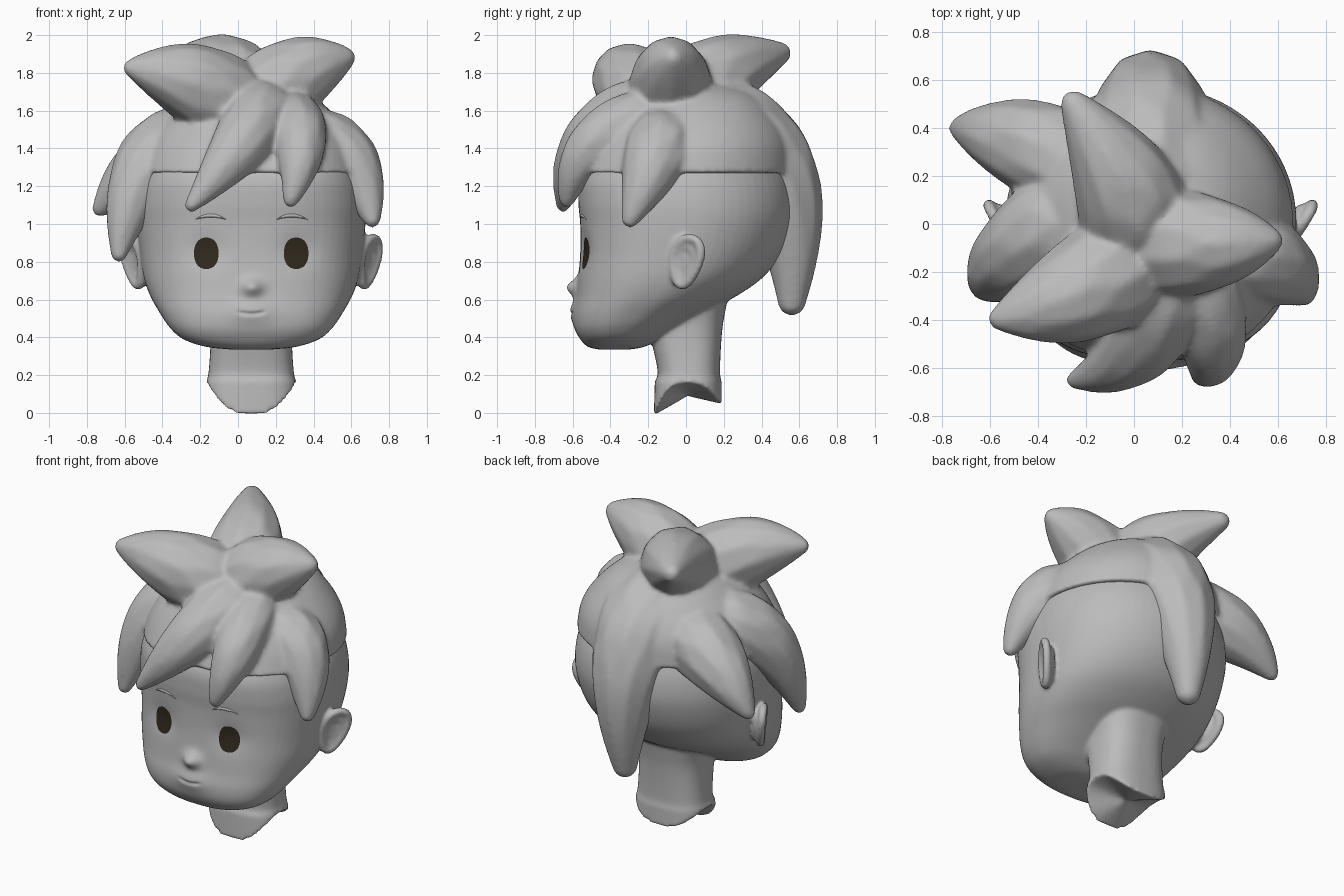
import bpy, bmesh, math
from mathutils import Vector, Matrix

cube = bpy.data.objects.get("Cube")
if cube:
    bpy.data.objects.remove(cube, do_unlink=True)

MID = 0.07  # the head's plane of symmetry


def material(name, color):
    m = bpy.data.materials.new(name)
    m.use_nodes = True
    m.diffuse_color = color
    m.node_tree.nodes["Principled BSDF"].inputs["Base Color"].default_value = color
    return m


clay = material("grey clay", (0.5, 0.5, 0.5, 1))
dark = material("dark brown", (0.03, 0.022, 0.013, 1))


def smooth_path(points, steps=5):
    """Points on a smooth curve through four-value points."""
    p = [Vector(q) for q in points]
    p = [2 * p[0] - p[1]] + p + [2 * p[-1] - p[-2]]
    path = []
    for a, b, c, d in zip(p, p[1:], p[2:], p[3:]):
        for k in range(steps):
            t = k / steps
            path.append(b + 0.5 * t * ((c - a) + t * (2 * a - 5 * b + 4 * c - d)
                                       + t * t * (3 * b - a - 3 * c + d)))
    return path + [p[-2]]


def loft(bm, sections, front_power, back_power, rim=False, count=64):
    """Skin stacked rings given as (z, half width, front y, back y)."""
    rings = []
    for i, (z, w, front, back) in enumerate(smooth_path(sections)):
        ring = []
        for k in range(count):
            t = math.tau * k / count
            c, s = math.cos(t), math.sin(t)
            e = 2 / (front_power if s < 0 else back_power)
            x = MID + w * math.copysign(abs(c) ** e, c)
            y = (front + back) / 2 + (back - front) / 2 * math.copysign(abs(s) ** e, s)
            dip = s * s * (0.142 - 0.03 * s) if rim and i == 0 else 0
            ring.append(bm.verts.new((x, y, z - dip)))
        rings.append(ring)
    for a, b in zip(rings, rings[1:]):
        for k in range(count):
            n = (k + 1) % count
            bm.faces.new((a[k], a[n], b[n], b[k]))
    # close both ends with fans
    for ring in (rings[0], rings[-1]):
        hub = bm.verts.new(sum((v.co for v in ring), Vector()) / count)
        for k in range(count):
            bm.faces.new((ring[k], ring[(k + 1) % count], hub))


def ball(bm, center, radius):
    bmesh.ops.create_icosphere(bm, subdivisions=2, radius=radius,
                               matrix=Matrix.Translation(center))


def lock(bm, root, bend, tip, thick, thin, steps=40):
    """Curved horn of hair, tapering from root to rounded tip."""
    root, bend, tip = Vector(root), Vector(bend), Vector(tip)
    for k in range(steps + 1):
        t = k / steps
        center = root.lerp(bend, t).lerp(bend.lerp(tip, t), t)
        ball(bm, center, thin + (thick - thin) * (1 - t * t))


def fused(name, bm, voxel, smoothing):
    """Melt overlapping parts into one smooth skin."""
    bmesh.ops.recalc_face_normals(bm, faces=bm.faces)
    mesh = bpy.data.meshes.new(name)
    bm.to_mesh(mesh)
    bm.free()
    obj = bpy.data.objects.new(name, mesh)
    bpy.context.collection.objects.link(obj)
    fuse = obj.modifiers.new("Fuse", 'REMESH')
    fuse.mode = 'VOXEL'
    fuse.voxel_size = voxel
    soften = obj.modifiers.new("Soften", 'SMOOTH')
    soften.factor = 0.5
    soften.iterations = smoothing
    bpy.ops.object.select_all(action='DESELECT')
    obj.select_set(True)
    bpy.context.view_layer.objects.active = obj
    bpy.ops.object.convert(target='MESH')
    obj.data.materials.clear()
    obj.data.materials.append(clay)
    obj.data.shade_smooth()
    return obj


# Head and neck
bm = bmesh.new()
loft(bm, [(0.335, 0.1, -0.46, -0.3), (0.35, 0.24, -0.52, -0.22), (0.39, 0.36, -0.56, -0.14),
          (0.45, 0.43, -0.59, -0.04), (0.53, 0.485, -0.595, 0.1), (0.62, 0.535, -0.58, 0.27),
          (0.72, 0.57, -0.57, 0.41), (0.85, 0.59, -0.56, 0.51), (1, 0.605, -0.56, 0.565),
          (1.12, 0.605, -0.57, 0.575), (1.25, 0.58, -0.56, 0.55), (1.4, 0.51, -0.47, 0.47),
          (1.6, 0.3, -0.25, 0.26)], 2.6, 2.05)
loft(bm, [(0.16, 0.24, -0.17, 0.19), (0.22, 0.225, -0.15, 0.18), (0.42, 0.215, -0.19, 0.19),
          (0.55, 0.23, -0.2, 0.21), (0.75, 0.28, -0.2, 0.25)], 2.8, 2.6, rim=True)

# Ears: a rolled rim around a sunken bowl
for side in (-1, 1):
    for scale, radius, out in ((1, 0.026, 0.006), (0.66, 0.034, -0.018), (0.25, 0.036, -0.026)):
        for k in range(60):
            t = math.tau * k / 60
            b = 0.125 * scale * math.sin(t)
            a = (0.07 * scale + 0.15 * b) * math.cos(t) + 0.15 * b
            ball(bm, (MID + side * (0.616 + 0.6 * a + 0.1 * b + out), a, 0.8 + b), radius)
head = fused("head", bm, 0.011, 9)

# Sculpt the face: (x offset, z, x radius, z radius, push back)
DENTS = [(-0.24, 0.86, 0.1, 0.09, 0.018), (0.24, 0.86, 0.1, 0.09, 0.018),
         (0.005, 0.665, 0.056, 0.045, -0.055), (0, 0.54, 0.11, 0.06, -0.02)]
for v in head.data.vertices:
    if v.co.y < -0.35:
        x, z = v.co.x - MID, v.co.z
        for cx, cz, rx, rz, push in DENTS:
            v.co.y += push * math.exp(-((x - cx) / rx) ** 2 - ((z - cz) / rz) ** 2)
        # mouth crease
        smile = 0.525 + 1.8 * x * x
        v.co.y += 0.012 * math.exp(-((z - smile) / 0.009) ** 2 - (x / 0.075) ** 6)
head.data.update()
bpy.context.view_layer.update()


def patch(name, x0, z0, half, upper, lower, lift, mat, nu=28, nv=8):
    """Thin plate laid on the face between two curves of u in -1..1."""
    bm = bmesh.new()
    grid = []
    for i in range(nu + 1):
        u = -math.cos(math.pi * i / nu)
        row = []
        for j in range(nv + 1):
            f = j / nv
            x, z = x0 + half * u, z0 + lower(u) * (1 - f) + upper(u) * f
            loc = head.ray_cast((x, -2, z), (0, 1, 0))[1]
            bulge = lift * (0.2 + 3.2 * f * (1 - f)) * max(0, 1 - u * u) ** 0.5
            row.append(bm.verts.new((x, loc.y - 0.002 - bulge, z)))
        grid.append(row)
    for a, b in zip(grid, grid[1:]):
        for j in range(nv):
            bm.faces.new((a[j], b[j], b[j + 1], a[j + 1]))
    bmesh.ops.remove_doubles(bm, verts=bm.verts, dist=0.0001)
    mesh = bpy.data.meshes.new(name)
    bm.to_mesh(mesh)
    bm.free()
    mesh.materials.append(mat)
    mesh.shade_smooth()
    bpy.context.collection.objects.link(bpy.data.objects.new(name, mesh))


def oval(u):
    return 0.083 * max(0, 1 - abs(u) ** 2.3) ** 0.45


def arch(u):
    return 0.032 * (1 - u * u)


# Eyes and eyebrows
for side, label in ((-1, "right"), (1, "left")):
    patch(label + "_eye", MID + side * 0.238, 0.845, 0.065, oval, lambda u: -oval(u), 0.004, dark)
    patch(label + "_eyebrow", MID + side * 0.215, 1.022, 0.085,
          arch, lambda u: 0.4 * arch(u), 0.007, clay)

# Hair: a cap with thick locks growing out of it
bm = bmesh.new()
loft(bm, [(1.27, 0.6, -0.575, 0.575), (1.42, 0.56, -0.51, 0.56), (1.55, 0.47, -0.43, 0.5),
          (1.68, 0.32, -0.28, 0.38), (1.77, 0.12, -0.1, 0.15)], 2.4, 2)
# three locks on top
lock(bm, (-0.08, -0.2, 1.66), (-0.26, -0.32, 1.79), (-0.56, -0.395, 1.825), 0.24, 0.05)
lock(bm, (0.15, -0.08, 1.68), (0.32, -0.085, 1.83), (0.57, -0.07, 1.88), 0.235, 0.055)
lock(bm, (0, 0.05, 1.7), (-0.015, 0.165, 1.82), (-0.25, 0.5, 1.905), 0.24, 0.06)
# two fringe locks
lock(bm, (0.12, -0.28, 1.58), (0.06, -0.585, 1.46), (-0.245, -0.65, 1.1), 0.19, 0.04)
lock(bm, (0.28, -0.25, 1.55), (0.38, -0.57, 1.46), (0.28, -0.63, 1.13), 0.165, 0.045)
# left side, right side, right back
lock(bm, (0.42, -0.12, 1.42), (0.635, -0.15, 1.38), (0.71, -0.295, 1.025), 0.2, 0.048)
lock(bm, (-0.33, 0, 1.42), (-0.56, -0.165, 1.33), (-0.63, -0.27, 0.84), 0.21, 0.045)
lock(bm, (-0.25, 0.25, 1.38), (-0.5, 0.37, 1.34), (-0.73, 0.4, 1.08), 0.22, 0.045)
# long back lock
lock(bm, (0.07, 0.2, 1.5), (0.08, 0.6, 1.35), (0.05, 0.56, 0.59), 0.28, 0.078)
fused("hair", bm, 0.014, 12)
